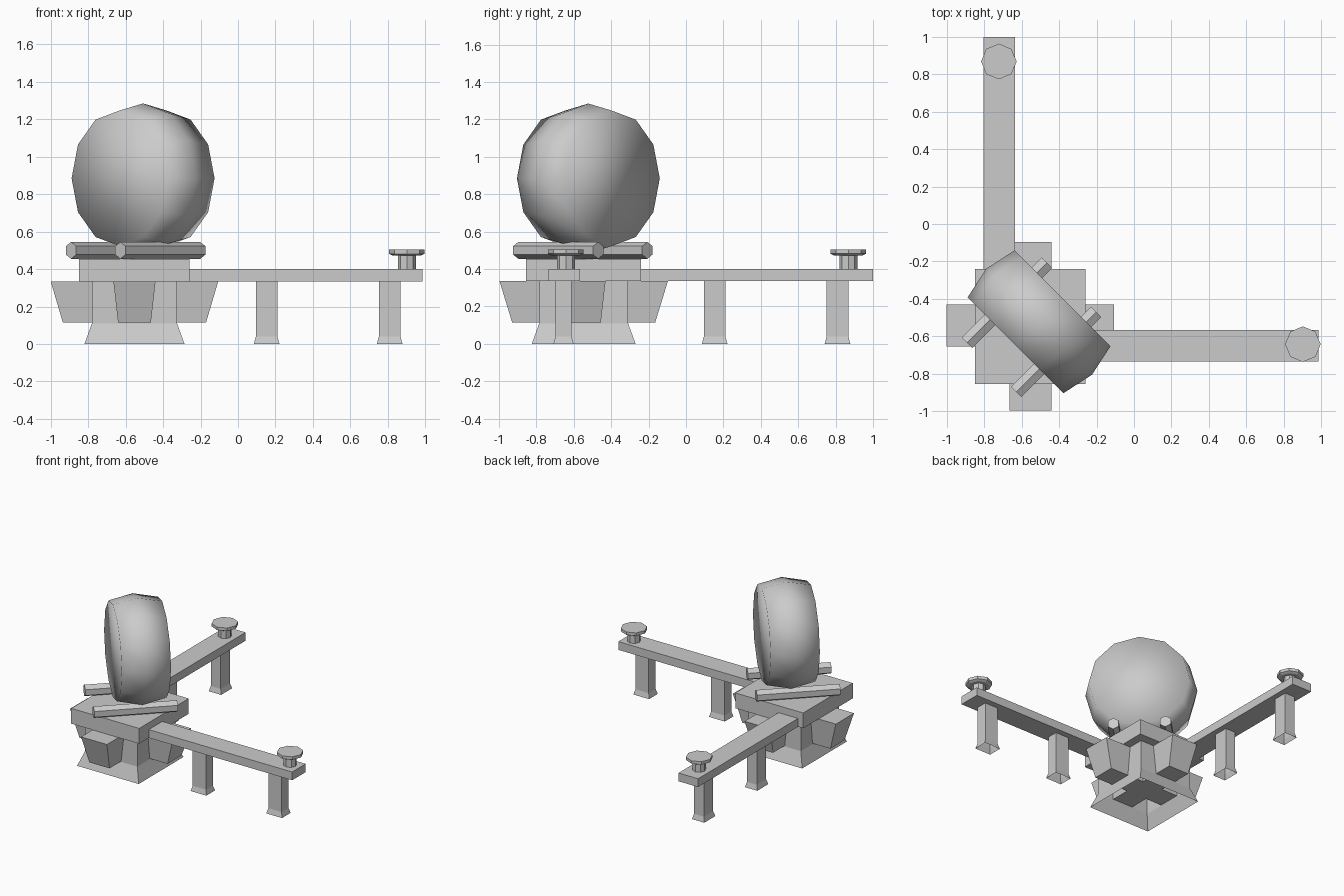
import bpy, bmesh, math
from mathutils import Matrix

if "Cube" in bpy.data.objects:
    bpy.data.objects.remove(bpy.data.objects["Cube"], do_unlink=True)

grey = bpy.data.materials.new("plain grey")
grey.use_nodes = True
grey.diffuse_color = (0.6, 0.6, 0.6, 1)
grey.node_tree.nodes["Principled BSDF"].inputs["Base Color"].default_value = (0.6, 0.6, 0.6, 1)


def loft(name, rings, cap_bottom=True, matrix=None):
    """Join equal rings of points into a closed skin, first ring lowest."""
    bm = bmesh.new()
    loops = [[bm.verts.new(p) for p in ring] for ring in rings]
    n = len(loops[0])
    for a, b in zip(loops, loops[1:]):
        for i in range(n):
            j = (i + 1) % n
            bm.faces.new((a[i], a[j], b[j], b[i]))
    bm.faces.new(loops[-1])
    if cap_bottom:
        bm.faces.new(loops[0][::-1])
    if matrix:
        bm.transform(matrix)
    mesh = bpy.data.meshes.new(name)
    bm.to_mesh(mesh)
    bm.free()
    mesh.materials.append(grey)
    obj = bpy.data.objects.new(name, mesh)
    bpy.context.collection.objects.link(obj)
    return obj


def rect(cx, cy, w, d, z):
    return [(cx + sx * w / 2, cy + sy * d / 2, z)
            for sx, sy in ((-1, -1), (1, -1), (1, 1), (-1, 1))]


def circle(r, z, n, cx=0, cy=0):
    return [(cx + r * math.cos(math.tau * i / n), cy + r * math.sin(math.tau * i / n), z)
            for i in range(n)]


def box(name, x0, x1, y0, y1, z0, z1):
    cx, cy = (x0 + x1) / 2, (y0 + y1) / 2
    return loft(name, [rect(cx, cy, x1 - x0, y1 - y0, z) for z in (z0, z1)])


def diagonal(x, y, z):
    """Turn the z axis to the horizontal diagonal, with the x axis pointing down."""
    return (Matrix.Translation((x, y, z)) @ Matrix.Rotation(math.pi / 4, 4, 'Z')
            @ Matrix.Rotation(math.pi / 2, 4, 'Y'))


# Pedestal: hollow column with a flared foot, crossed tapered brackets, slab
px, py = -0.553, -0.547
loft("pedestal_column", [rect(px, py, 0.535, 0.555, 0), rect(px, py, 0.455, 0.475, 0.11),
                         rect(px, py, 0.455, 0.475, 0.335)], cap_bottom=False)
loft("bracket_across", [rect(px, py + 0.004, 0.765, 0.175, 0.115),
                        rect(px, py + 0.004, 0.895, 0.225, 0.335)])
loft("bracket_along", [rect(px, py, 0.175, 0.765, 0.115),
                       rect(px, py, 0.225, 0.9, 0.335)])
box("pedestal_slab", -0.85, -0.26, -0.855, -0.24, 0.335, 0.455)

# Two cradle rods lying on the slab
for side, x, y in (("back", -0.678, -0.42), ("front", -0.415, -0.683)):
    loft(side + "_rod", [circle(0.045, z, 6) for z in (-0.302, 0.302)],
         matrix=diagonal(x, y, 0.5))

# Upright drum with a bulging rim
drum = loft("drum", [circle(r, z, 12) for r, z in ((0.362, -0.178), (0.4, 0), (0.362, 0.178))],
            matrix=diagonal(-0.507, -0.522, 0.885))
for face in drum.data.polygons:
    face.use_smooth = True

# Rail arms
box("left_arm", -0.3, 0.985, -0.735, -0.567, 0.335, 0.4)
box("back_arm", -0.805, -0.635, -0.28, 1.0, 0.335, 0.4)


def post(name, x, y, w, d):
    loft(name, [rect(x, y, w + 0.022, d + 0.022, 0), rect(x, y, w, d, 0.04),
                rect(x, y, w, d, 0.336)], cap_bottom=False)


def knob(name, x, y):
    profile = ((0.048, 0.399), (0.048, 0.472), (0.075, 0.472), (0.095, 0.482), (0.095, 0.505))
    loft(name, [circle(r, z, 8, x, y) for r, z in profile])


# Posts and end knobs on both arms
for label, t in (("inner", 0.153), ("outer", 0.81)):
    post("left_arm_" + label + "_post", t, -0.655, 0.115, 0.086)
    post("back_arm_" + label + "_post", -0.72, t, 0.086, 0.115)
knob("left_arm_knob", 0.902, -0.642)
knob("back_arm_knob", -0.722, 0.868)
